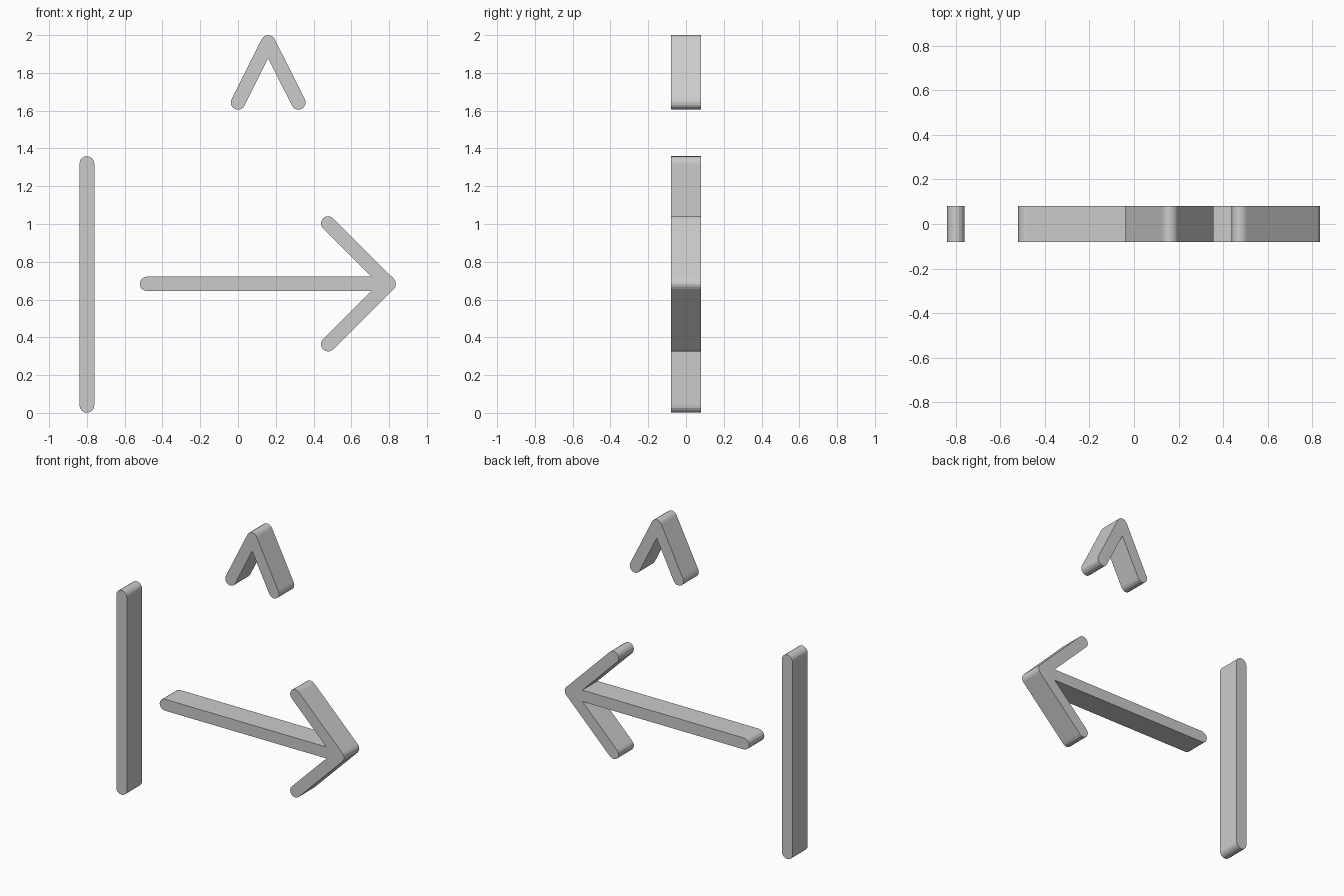
import bpy, bmesh, math
from mathutils import Vector

cube = bpy.data.objects.get("Cube")
if cube:
    bpy.data.objects.remove(cube, do_unlink=True)

DEPTH = 0.16       # front-to-back thickness
ARC_STEP = math.radians(22.5)

grey = bpy.data.materials.new("light grey")
grey.use_nodes = True
colour = (0.6, 0.6, 0.6, 1)
grey.diffuse_color = colour
grey.node_tree.nodes["Principled BSDF"].inputs["Base Color"].default_value = colour


def stroke_outline(walk, r):
    """Walk once around a branching stroke, offsetting to the right of travel:
    round the outer turns and mitre the inner ones."""
    pts = [Vector(p) for p in walk]
    outline = []
    for i, p in enumerate(pts):
        d_in = (p - pts[i - 1]).normalized()
        d_out = (pts[(i + 1) % len(pts)] - p).normalized()
        n_in = Vector((d_in.y, -d_in.x))
        n_out = Vector((d_out.y, -d_out.x))
        cross, dot = d_in.x * d_out.y - d_in.y * d_out.x, d_in.dot(d_out)
        reversal = dot < -0.9999
        if cross > 0 or reversal:
            turn = math.pi if reversal else math.atan2(cross, dot)
            start = math.atan2(n_in.y, n_in.x)
            steps = max(1, round(turn / ARC_STEP))
            for k in range(steps + 1):
                a = start + turn * k / steps
                outline.append(p + r * Vector((math.cos(a), math.sin(a))))
        else:
            outline.append(p + (n_in + n_out) * r / (1 + dot))
    return outline


def add_stroke(name, walk, r):
    """Extrude a round-ended stroke, drawn in x and z, through its depth."""
    bm = bmesh.new()
    front = [bm.verts.new((p.x, -DEPTH / 2, p.y)) for p in stroke_outline(walk, r)]
    face = bm.faces.new(front)
    back = bmesh.ops.extrude_face_region(bm, geom=[face], use_keep_orig=True)
    moved = [v for v in back["geom"] if isinstance(v, bmesh.types.BMVert)]
    bmesh.ops.translate(bm, verts=moved, vec=(0, DEPTH, 0))
    bmesh.ops.recalc_face_normals(bm, faces=bm.faces)
    mesh = bpy.data.meshes.new(name)
    bm.to_mesh(mesh)
    bm.free()
    mesh.materials.append(grey)
    obj = bpy.data.objects.new(name, mesh)
    bpy.context.collection.objects.link(obj)
    return obj


# Upright bar
add_stroke("upright_bar", [(-0.8, 0.04), (-0.8, 1.32)], 0.039)

# Upward chevron
left, peak, right = (0, 1.643), (0.16, 1.962), (0.32, 1.643)
add_stroke("chevron", [left, peak, right, peak], 0.038)

# Arrow: shaft and two barbs meeting at the tip
upper, lower = (0.477, 1.003), (0.477, 0.363)
tip, tail = (0.798, 0.683), (-0.482, 0.683)
add_stroke("arrow", [upper, tip, tail, tip, lower, tip], 0.038)
